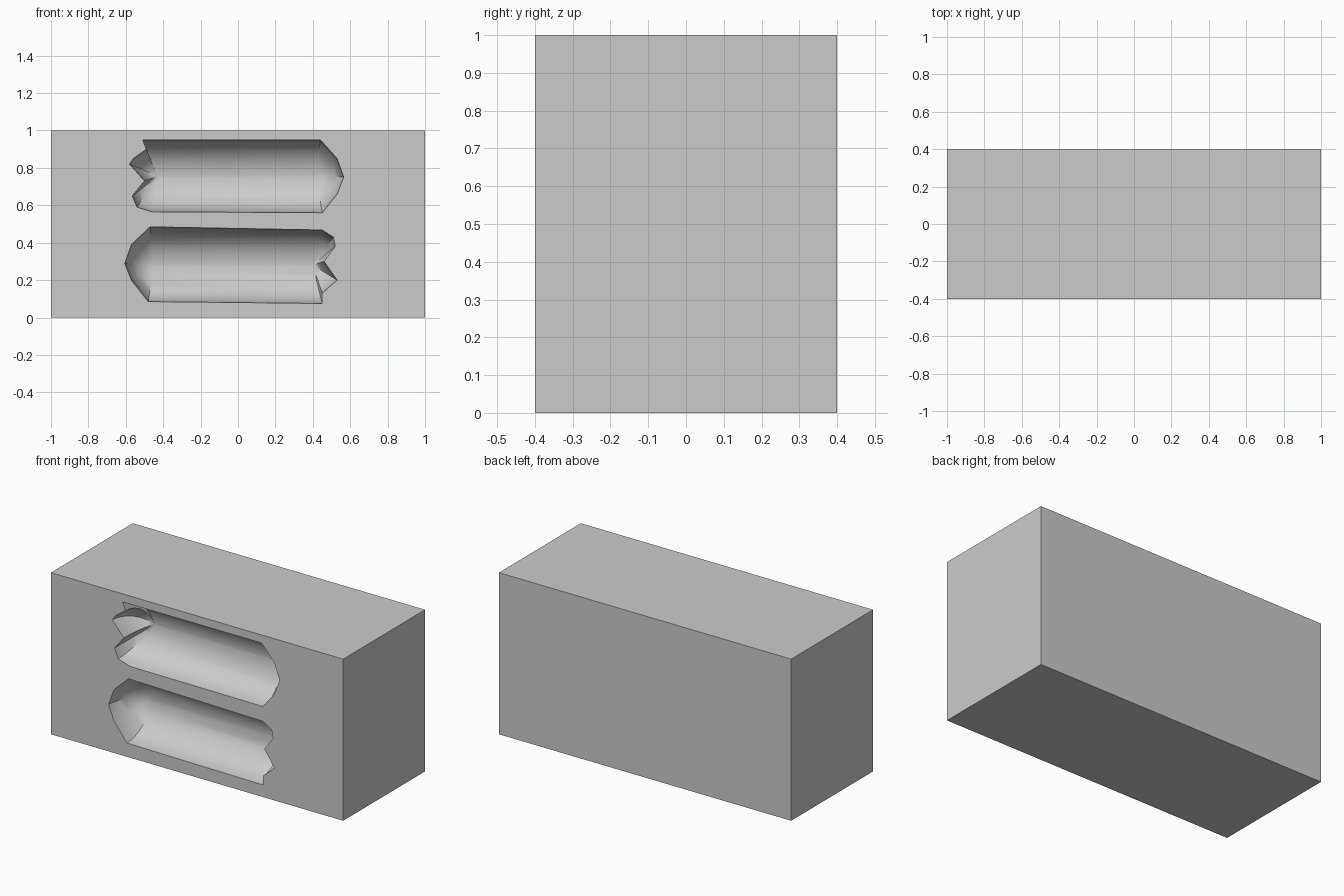
import bpy, bmesh, math

if "Cube" in bpy.data.objects:
    bpy.data.objects.remove(bpy.data.objects["Cube"])

# Rim outlines (x, z) of the two cavities on the front face
UPPER = [(0.44, 0.95), (0.53, 0.85), (0.565, 0.75), (0.53, 0.66), (0.45, 0.56),
         (-0.46, 0.565), (-0.54, 0.59), (-0.565, 0.65), (-0.50, 0.73),
         (-0.58, 0.82), (-0.56, 0.85), (-0.49, 0.90), (-0.51, 0.95)]
LOWER = [(-0.47, 0.485), (-0.57, 0.39), (-0.605, 0.29), (-0.57, 0.20), (-0.48, 0.085),
         (0.45, 0.075), (0.45, 0.13), (0.53, 0.20), (0.46, 0.30),
         (0.52, 0.38), (0.51, 0.43), (0.45, 0.468)]
FRONT, DEPTH, STEPS = -0.4, 0.2, 8


def cavity_cutter(name, outline, zc, x_left, x_right):
    """Half-round trough that shrinks from the rim to a line at the bottom."""
    bm = bmesh.new()
    rings = [[bm.verts.new((x, FRONT - 0.1, z)) for x, z in outline]]
    for k in range(STEPS + 1):
        t = math.pi / 2 * k / STEPS
        c = max(math.cos(t), 0.02)
        ring = []
        for x, z in outline:
            target = x_left if x < 0 else x_right
            ring.append(bm.verts.new((target + (x - target) * c,
                                      FRONT + DEPTH * math.sin(t),
                                      zc + (z - zc) * c)))
        rings.append(ring)
    n = len(outline)
    for a, b in zip(rings, rings[1:]):
        for i in range(n):
            j = (i + 1) % n
            bm.faces.new((a[i], a[j], b[j], b[i]))
    bm.faces.new(rings[0])
    bm.faces.new(rings[-1])
    bmesh.ops.recalc_face_normals(bm, faces=bm.faces)
    me = bpy.data.meshes.new(name)
    bm.to_mesh(me)
    bm.free()
    ob = bpy.data.objects.new(name, me)
    bpy.context.collection.objects.link(ob)
    ob.hide_render = True
    return ob


# Solid block
bpy.ops.mesh.primitive_cube_add(size=1, location=(0, 0, 0.5))
block = bpy.context.object
block.name = "mold_block"
block.scale = (2, 0.8, 1)
bpy.ops.object.transform_apply(location=True, rotation=False, scale=True)

# Carve both cavities
cutters = [cavity_cutter("upper_cavity_cutter", UPPER, 0.755, -0.43, 0.42),
           cavity_cutter("lower_cavity_cutter", LOWER, 0.28, -0.45, 0.40)]
bpy.context.view_layer.objects.active = block
for cutter in cutters:
    mod = block.modifiers.new(cutter.name, 'BOOLEAN')
    mod.operation = 'DIFFERENCE'
    mod.solver = 'EXACT'
    mod.object = cutter
    bpy.ops.object.modifier_apply(modifier=mod.name)
for cutter in cutters:
    bpy.data.objects.remove(cutter)

# Smooth cavity walls, crisp block edges
bpy.ops.object.select_all(action='DESELECT')
block.select_set(True)
bpy.ops.object.shade_smooth_by_angle(angle=math.radians(35))
